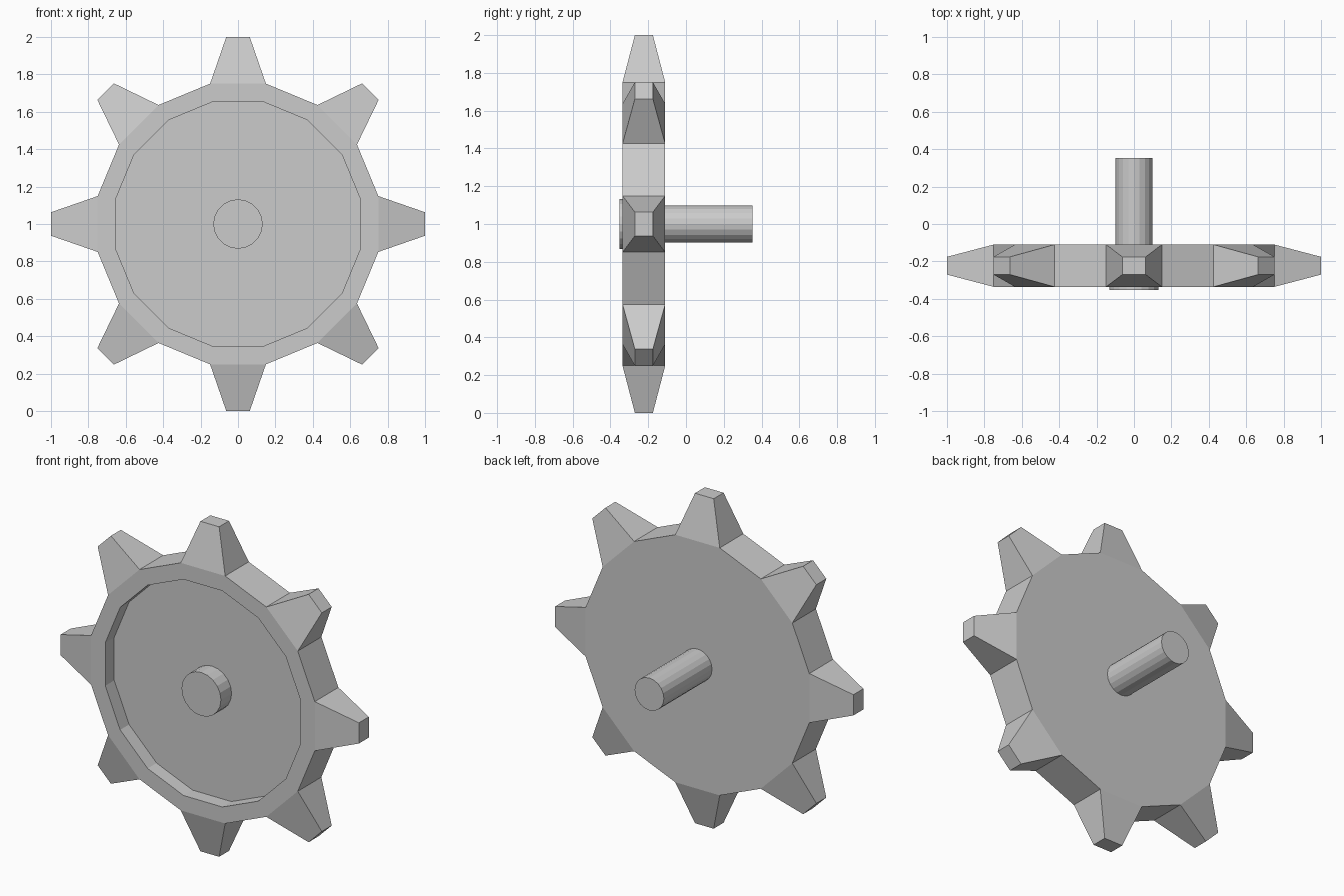
import bpy, bmesh, math
from mathutils import Matrix, Vector

cube = bpy.data.objects.get("Cube")
if cube:
    bpy.data.objects.remove(cube)

CENTRE_Z = 1.0
SIDES = 16
BACK, FRONT, FLOOR = -0.11, -0.336, -0.25

grey = bpy.data.materials.new("light_grey")
grey.use_nodes = True
colour = (0.6, 0.6, 0.6, 1)
grey.diffuse_color = colour
grey.node_tree.nodes["Principled BSDF"].inputs["Base Color"].default_value = colour


def finish(bm, name):
    bmesh.ops.recalc_face_normals(bm, faces=bm.faces)
    mesh = bpy.data.meshes.new(name)
    bm.to_mesh(mesh)
    bm.free()
    mesh.materials.append(grey)
    obj = bpy.data.objects.new(name, mesh)
    bpy.context.collection.objects.link(obj)
    return obj


def ring(bm, radius, y):
    """Sixteen-sided ring with a flat side at the top."""
    verts = []
    for i in range(SIDES):
        a = (i + 0.5) * math.tau / SIDES
        verts.append(bm.verts.new((radius * math.cos(a), y, CENTRE_Z + radius * math.sin(a))))
    return verts


def bridge(bm, a, b):
    return [bm.faces.new((a[i], a[(i + 1) % SIDES], b[(i + 1) % SIDES], b[i]))
            for i in range(SIDES)]


def rod(name, radius, y0, y1, sides):
    """Capped cylinder running front to back."""
    bm = bmesh.new()
    place = Matrix.Translation((0, (y0 + y1) / 2, CENTRE_Z)) @ Matrix.Rotation(math.pi / 2, 4, 'X')
    bmesh.ops.create_cone(bm, cap_ends=True, segments=sides, radius1=radius,
                          radius2=radius, depth=y1 - y0, matrix=place)
    return finish(bm, name)


# Wheel disc with a shallow recess in its front
bm = bmesh.new()
outer_back = ring(bm, 0.765, BACK)
outer_front = ring(bm, 0.765, FRONT)
recess_rim = ring(bm, 0.668, FRONT)
recess_floor = ring(bm, 0.668, FLOOR)
rim_faces = bridge(bm, outer_back, outer_front)
bridge(bm, outer_front, recess_rim)
bridge(bm, recess_rim, recess_floor)
bm.faces.new(outer_back)
bm.faces.new(recess_floor)
bmesh.ops.recalc_face_normals(bm, faces=bm.faces)

# Tapered teeth on every other rim face
bases = [f for f in rim_faces
         if min(abs(f.calc_center_median().x), abs(f.calc_center_median().z - CENTRE_Z)) < 0.01
         or abs(abs(f.calc_center_median().x) - abs(f.calc_center_median().z - CENTRE_Z)) < 0.01]
tips = bmesh.ops.extrude_discrete_faces(bm, faces=bases)["faces"]
for tip in tips:
    middle = tip.calc_center_median()
    outward = Vector((middle.x, 0, middle.z - CENTRE_Z)).normalized()
    for v in tip.verts:
        v.co = middle + (v.co - middle) * 0.42 + outward * 0.25
finish(bm, "toothed_wheel")

# Hub cap in the recess and axle behind
rod("hub_cap", 0.132, -0.352, FLOOR + 0.02, 20)
rod("axle", 0.098, BACK - 0.02, 0.352, 20)
